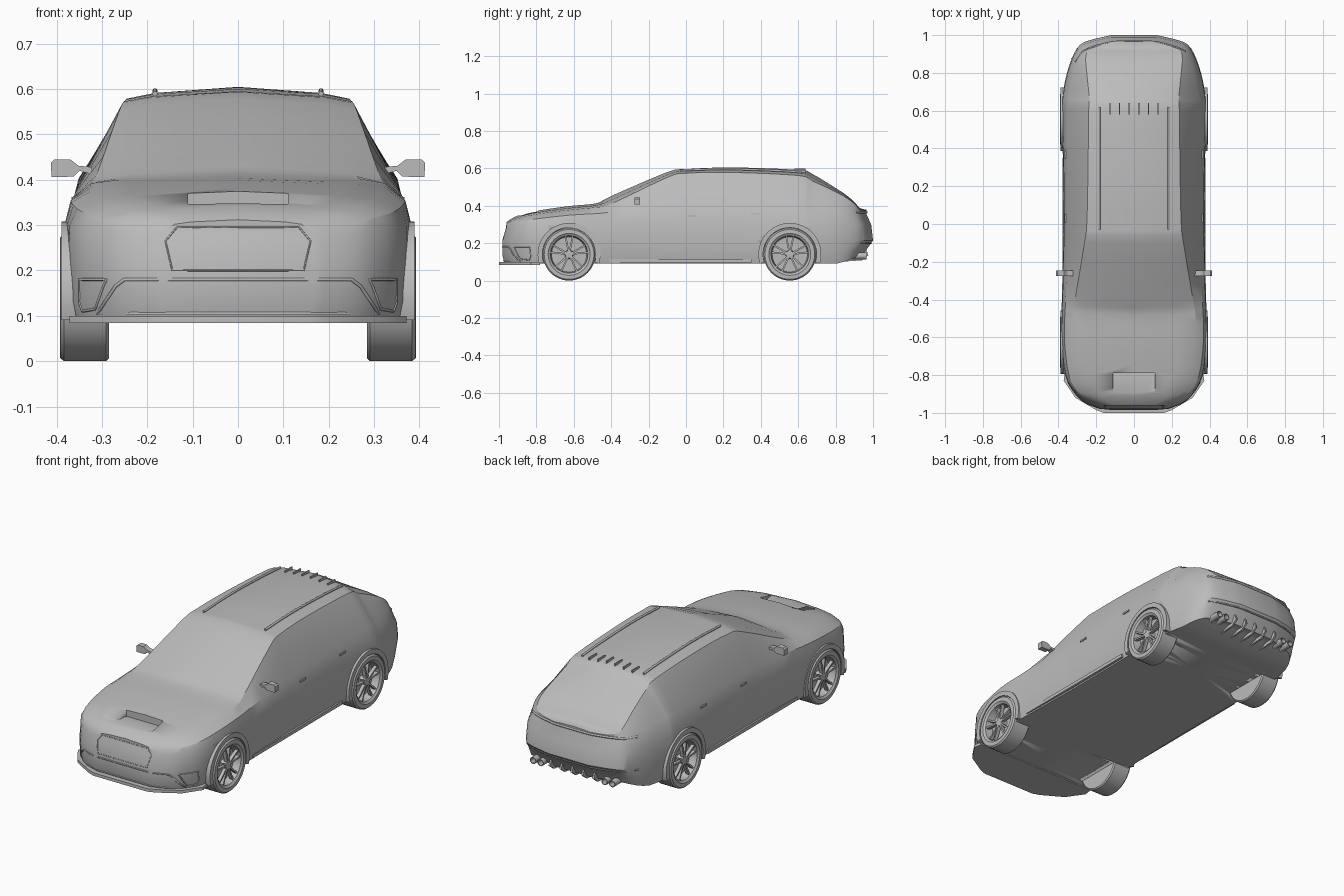
import bpy, bmesh
from math import pi, sin, cos, radians
from mathutils import Matrix, Vector
from mathutils.bvhtree import BVHTree

if "Cube" in bpy.data.objects:
    bpy.data.objects.remove(bpy.data.objects["Cube"])

grey = bpy.data.materials.new("plain grey")
grey.use_nodes = True
grey.diffuse_color = (0.5, 0.5, 0.5, 1)
grey.node_tree.nodes["Principled BSDF"].inputs["Base Color"].default_value = grey.diffuse_color


def make(name, bm, angle=30):
    bmesh.ops.recalc_face_normals(bm, faces=bm.faces[:])
    mesh = bpy.data.meshes.new(name)
    bm.to_mesh(mesh)
    bm.free()
    obj = bpy.data.objects.new(name, mesh)
    bpy.context.collection.objects.link(obj)
    mesh.materials.append(grey)
    smooth(obj, angle)
    return obj


def smooth(obj, angle):
    bpy.ops.object.select_all(action='DESELECT')
    obj.select_set(True)
    bpy.context.view_layer.objects.active = obj
    bpy.ops.object.shade_smooth_by_angle(angle=radians(angle))


def prism(name, points, axis, start, end):
    """Extrude a flat outline along one axis."""
    bm = bmesh.new()
    loops = []
    for t in (start, end):
        loop = []
        for p in points:
            co = list(p)
            co.insert(axis, t)
            loop.append(bm.verts.new(co))
        bm.faces.new(loop)
        loops.append(loop)
    n = len(points)
    for i in range(n):
        j = (i + 1) % n
        bm.faces.new((loops[0][i], loops[0][j], loops[1][j], loops[1][i]))
    return make(name, bm)


def add_box(bm, centre, size, turn=Matrix()):
    matrix = turn @ Matrix.Translation(centre) @ Matrix.Diagonal((*size, 1))
    bmesh.ops.create_cube(bm, size=1, matrix=matrix)


def box(name, centre, size):
    bm = bmesh.new()
    add_box(bm, centre, size)
    return make(name, bm)


def lathe(bm, profile, steps=48):
    """Turn an (x, radius) profile around the x axis."""
    verts = [bm.verts.new((x, 0, r)) for x, r in profile]
    edges = [bm.edges.new(pair) for pair in zip(verts, verts[1:])]
    bmesh.ops.spin(bm, geom=verts + edges, cent=(0, 0, 0), axis=(1, 0, 0),
                   angle=2 * pi, steps=steps)
    bmesh.ops.remove_doubles(bm, verts=bm.verts[:], dist=1e-5)


def cut(obj, cutter):
    mod = obj.modifiers.new("cut", 'BOOLEAN')
    mod.operation, mod.solver, mod.object = 'DIFFERENCE', 'EXACT', cutter
    bpy.context.view_layer.objects.active = obj
    bpy.ops.object.modifier_apply(modifier=mod.name)
    bpy.data.objects.remove(cutter)


# Body stations: y, side x, belt x, belt z, roof edge x, roof edge z, centre z
stations = [
    (-.98, .17, .165, .285, .14, .302, .312),
    (-.95, .25, .24, .30, .20, .318, .333),
    (-.90, .31, .295, .315, .25, .333, .35),
    (-.80, .365, .345, .33, .295, .355, .373),
    (-.62, .385, .368, .35, .32, .378, .399),
    (-.48, .385, .366, .358, .325, .392, .413),
    (-.40, .382, .362, .365, .312, .41, .452),
    (-.10, .375, .352, .385, .262, .552, .58),
    (0, .375, .352, .39, .25, .574, .596),
    (.25, .375, .353, .397, .244, .578, .605),
    (.60, .382, .35, .405, .24, .562, .592),
    (.67, .38, .343, .403, .237, .535, .573),
    (.80, .355, .318, .40, .25, .475, .495),
    (.90, .315, .285, .38, .255, .42, .43),
    (.95, .26, .24, .36, .225, .38, .388),
    (.985, .12, .11, .355, .105, .375, .38)]
FRONT_LEAN = (.01, .01, 0, 0, .015, .02, .02, .02, .02)
REAR_LEAN = (-.04, -.04, -.02, .015, .005, -.02, -.02, -.02, -.02)


def blend(a, b, c, d, t):
    m0, m1 = (c - a) / 2, (d - b) / 2
    return ((2 * t**3 - 3 * t**2 + 1) * b + (t**3 - 2 * t**2 + t) * m0
            + (3 * t**2 - 2 * t**3) * c + (t**3 - t**2) * m1)


def section(y, w, bx, bz, ex, ez, zc):
    bottom = .09 + .035 * min(1, max(0, (y - .8) / .15))
    rows = [(0, bottom), (w - .012, bottom), (w - .003, bottom + .04), (w, .215),
            (w - .004, min(.3, bz - .02)), (bx, bz), (ex, ez),
            (ex * .75, zc - (zc - ez) * .5), (0, zc)]
    front = min(1, max(0, (-.85 - y) / .1))
    rear = min(1, max(0, (y - .85) / .1))
    return [(x, y + front * f + rear * r, z)
            for (x, z), f, r in zip(rows, FRONT_LEAN, REAR_LEAN)]


dense = []
for i in range(len(stations) - 1):
    quad = [stations[min(max(i + k, 0), len(stations) - 1)] for k in (-1, 0, 1, 2)]
    dense += [[blend(*v, t / 3) for v in zip(*quad)] for t in range(3)]
dense.append(stations[-1])

bm = bmesh.new()
rings = []
for station in dense:
    rows = section(*station)
    left = [bm.verts.new(p) for p in rows]
    right = [bm.verts.new((-x, y, z)) for x, y, z in rows[1:-1]]
    rings.append(left + right[::-1])
count = len(rings[0])
for a, b in zip(rings, rings[1:]):
    for i in range(count):
        j = (i + 1) % count
        bm.faces.new((a[i], a[j], b[j], b[i]))
for ring in (rings[0], rings[-1]):
    for k in range(8):
        corners = (ring[k], ring[k + 1], ring[-k - 1], ring[-k])
        bm.faces.new(list(dict.fromkeys(corners)))
bmesh.ops.recalc_face_normals(bm, faces=bm.faces[:])
tree = BVHTree.FromBMesh(bm)
body = make("body", bm, 28)


def hit(origin, direction):
    return tree.ray_cast(Vector(origin), Vector(direction))[0]


def tube(name, points, radius, closed=False):
    curve = bpy.data.curves.new(name, 'CURVE')
    curve.dimensions = '3D'
    curve.bevel_depth, curve.bevel_resolution = radius, 1
    curve.use_fill_caps = True
    spline = curve.splines.new('POLY')
    spline.points.add(len(points) - 1)
    for sp, p in zip(spline.points, points):
        sp.co = (*p, 1)
    spline.use_cyclic_u = closed
    curve.materials.append(grey)
    bpy.context.collection.objects.link(bpy.data.objects.new(name, curve))


def rim(name, outline, radius, side=-1, closed=True):
    """Lay a trim tube on the front or rear of the body along an x-z outline."""
    ends = outline[1:] + outline[:1] if closed else outline[1:]
    path = []
    for (x0, z0), (x1, z1) in zip(outline, ends):
        for k in range(8):
            t = k / 8
            p = hit((x0 + (x1 - x0) * t, side * 2, z0 + (z1 - z0) * t), (0, -side, 0))
            if p:
                path.append(p)
    tube(name, path, radius, closed)


def both(half):
    return half + [(-x, z) for x, z in half[::-1]]


# Front and rear trim
rim("grille_rim", both([(.145, .2), (.16, .265), (.135, .295)]), .002)
rim("intake_rim", both([(.31, .105), (.27, .165), (.25, .18)]), .004)
rim("tailgate_lip", [(-.31, .365), (0, .365), (.312, .365)], .006, 1, False)
rim("bumper_ledge", [(-.33, .2), (0, .2), (.332, .2)], .004, 1, False)
prism("splitter", both([(.365, -.78), (.372, -.83), (.31, -.92), (.2, -.985), (.16, -1)]),
      2, .084, .1)

# Bonnet scoop recess
cut(body, prism("scoop_cutter", [(-.79, .337), (-.79, .45), (-.9, .45), (-.9, .348)],
                0, -.11, .11))

# Wheels with arches
TYRE = [(.285, 0), (.285, .134), (.291, .14), (.384, .14), (.392, .133), (.393, .112),
        (.389, .107), (.385, .1), (.345, .094), (.345, 0)]
for s, side in ((1, "left"), (-1, "right")):
    for y, end in ((-.625, "front"), (.555, "rear")):
        cutter = bmesh.new()
        lathe(cutter, [(s * .28, 0), (s * .28, .141), (s * .45, .141), (s * .45, 0)])
        cutter.transform(Matrix.Translation((0, y, .14)))
        cut(body, make("wheel_cutter", cutter))

        wheel = bmesh.new()
        lathe(wheel, [(s * x, r) for x, r in TYRE])
        lathe(wheel, [(s * .345, .024), (s * .38, .02), (s * .382, 0)], 16)
        for k in range(5):
            for offset in (-.2, .2):
                turn = Matrix.Rotation(k * 2 * pi / 5 + offset, 4, 'X')
                add_box(wheel, (s * .371, 0, .058), (.018, .009, .088), turn)
        wheel.transform(Matrix.Translation((0, y, .14)))
        make(f"{end}_{side}_wheel", wheel)

        angles = [radians(-17 + 214 * k / 28) for k in range(29)]
        arc = [(y + .168 * cos(a), .14 + .168 * sin(a)) for a in angles]
        arc += [(y + .143 * cos(a), .14 + .143 * sin(a)) for a in angles[::-1]]
        prism(f"{end}_{side}_arch", arc, 0, s * .35, s * .389)

    # Side parts
    corner = [(.35, .18), (.29, .18), (.297, .165), (.315, .115), (.343, .11), (.35, .13)]
    rim(f"{side}_corner_intake", [(s * x, z) for x, z in corner], .003)
    mirror = [(.322, .412), (.35, .42), (.362, .407), (.411, .406), (.413, .437),
              (.405, .445), (.37, .445), (.352, .431), (.322, .428)]
    prism(f"{side}_mirror", [(s * x, z) for x, z in mirror], 1, -.275, -.245)
    box(f"{side}_skirt", (s * .371, -.03, .106), (.014, .76, .018))
    for y, z in ((.03, .345), (.37, .358)):
        p = hit((s, y, z), (-s, 0, 0))
        box(f"{side}_door_handle", p, (.012, .045, .009))
    rail = [hit((s * .183, -.03 + .65 * k / 12, 1), (0, 0, -1)) + Vector((0, 0, .005))
            for k in range(13)]
    tube(f"{side}_roof_rail", rail, .006)

    # Twin exhaust pipes
    for x in (.19, .235):
        pipe = bmesh.new()
        lathe(pipe, [(-.04, .018), (.04, .018), (.04, .014), (0, .014), (0, 0)], 20)
        pipe.transform(Matrix.Translation((s * x, .925, .132)) @ Matrix.Rotation(pi / 2, 4, 'Z'))
        make(f"{side}_exhaust", pipe)

# Roof fins and diffuser fins
for k in range(6):
    x = (k - 2.5) * .051
    p = hit((x, .61, 1), (0, 0, -1))
    box("roof_fin", p + Vector((0, 0, .003)), (.006, .06, .016))
for k in range(5):
    x = (k - 2) * .065
    prism("diffuser_fin", [(.82, .1), (.94, .108), (.975, .135), (.965, .165), (.84, .13)],
          1 - 1, x - .005, x + .005)
